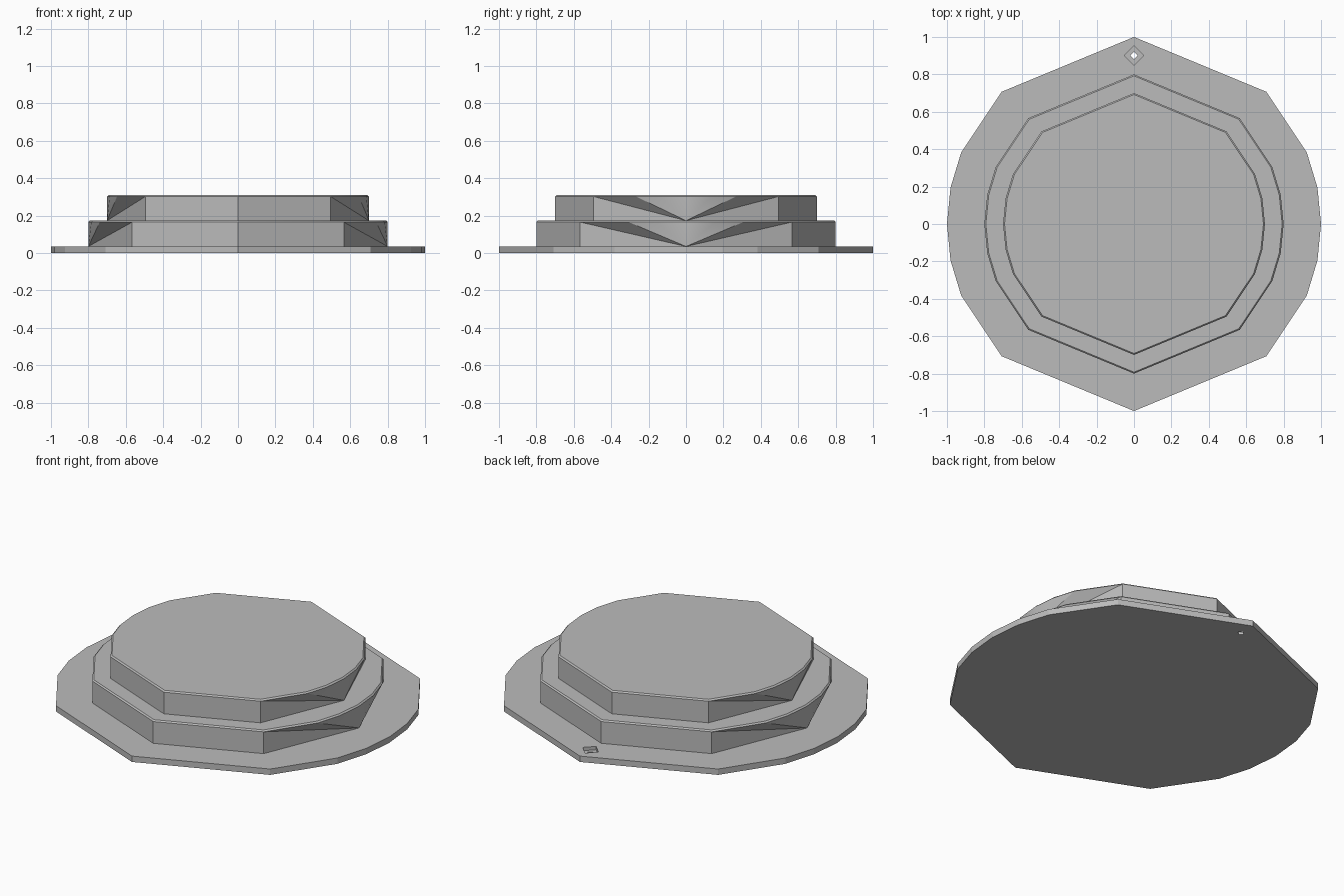
import bpy
import bmesh
from math import radians, sin, cos

cube = bpy.data.objects.get("Cube")
if cube:
    bpy.data.objects.remove(cube, do_unlink=True)

grey = bpy.data.materials.new("plain grey")
grey.use_nodes = True
grey.diffuse_color = (0.5, 0.5, 0.5, 1)
grey.node_tree.nodes["Principled BSDF"].inputs["Base Color"].default_value = (0.5, 0.5, 0.5, 1)

# Outline angles: coarse at front and back, finer towards the two sides
QUARTER = [0, 11.25, 22.5, 45]
HALF = [-a for a in reversed(QUARTER[1:])] + QUARTER
OUTLINE = HALF + [90] + [a + 180 for a in HALF] + [270]
SIDE_ANGLES = (0, 180)


def ring(bm, radius, z, angles):
    return [bm.verts.new((radius * cos(radians(a)), radius * sin(radians(a)), z)) for a in angles]


def bridge(bm, low, high):
    n = len(low)
    for i in range(n):
        j = (i + 1) % n
        bm.faces.new((low[i], low[j], high[j], high[i]))


def finish(bm, name):
    bmesh.ops.recalc_face_normals(bm, faces=bm.faces)
    mesh = bpy.data.meshes.new(name)
    bm.to_mesh(mesh)
    bm.free()
    mesh.materials.append(grey)
    obj = bpy.data.objects.new(name, mesh)
    bpy.context.collection.objects.link(obj)
    return obj


def select_only(obj):
    bpy.ops.object.select_all(action='DESELECT')
    obj.select_set(True)
    bpy.context.view_layer.objects.active = obj


def prism(name, radius, z0, z1, angles, y=0):
    bm = bmesh.new()
    low, high = ring(bm, radius, z0, angles), ring(bm, radius, z1, angles)
    bridge(bm, low, high)
    bm.faces.new(low)
    bm.faces.new(high)
    bmesh.ops.translate(bm, verts=bm.verts, vec=(0, y, 0))
    return finish(bm, name)


def tier(name, radius, z0, z1, chamfer=0.008):
    """Octagonal foot whose side walls fan up to the rounder rim."""
    bm = bmesh.new()
    corners = [a for a in OUTLINE if a % 45 == 0]
    foot = dict(zip(corners, ring(bm, radius, z0, corners)))
    rim = ring(bm, radius, z1 - chamfer, OUTLINE)
    top = ring(bm, radius - chamfer, z1, OUTLINE)
    bridge(bm, rim, top)
    bm.faces.new(top)
    bm.faces.new(list(foot.values()))
    n = len(OUTLINE)
    for i, a in enumerate(OUTLINE):
        j = (i + 1) % n
        b = OUTLINE[j]
        if a in foot and b in foot:
            # flat front and back walls
            bm.faces.new((foot[a], foot[b], rim[j], rim[i]))
            continue
        # fan from the side corner, closed at the diagonal corner
        side = min(SIDE_ANGLES, key=lambda s: abs(s - (a + b) / 2))
        bm.faces.new((foot[side], rim[j], rim[i]))
        if a in foot and a != side:
            bm.faces.new((foot[side], rim[i], foot[a]))
        if b in foot and b != side:
            bm.faces.new((foot[side], foot[b], rim[j]))
    obj = finish(bm, name)
    select_only(obj)
    bpy.ops.object.shade_smooth_by_angle(angle=radians(30))
    return obj


# Base plate with a stepped diamond hole near the back point
base = prism("base_plate", 1, 0, 0.035, OUTLINE)
DIAMOND = [0, 90, 180, 270]
cutters = [prism("hole_cutter", 0.02, -0.05, 0.1, DIAMOND, 0.9),
           prism("recess_cutter", 0.052, 0.015, 0.1, DIAMOND, 0.9)]
for cutter in cutters:
    cutter.hide_render = True
    mod = base.modifiers.new("cut", 'BOOLEAN')
    mod.operation = 'DIFFERENCE'
    mod.solver = 'EXACT'
    mod.object = cutter
    select_only(base)
    bpy.ops.object.modifier_apply(modifier=mod.name)
    bpy.data.objects.remove(cutter, do_unlink=True)

# Two stacked tiers
tier("lower_tier", 0.8, 0.035, 0.173)
tier("upper_tier", 0.7, 0.173, 0.31)
